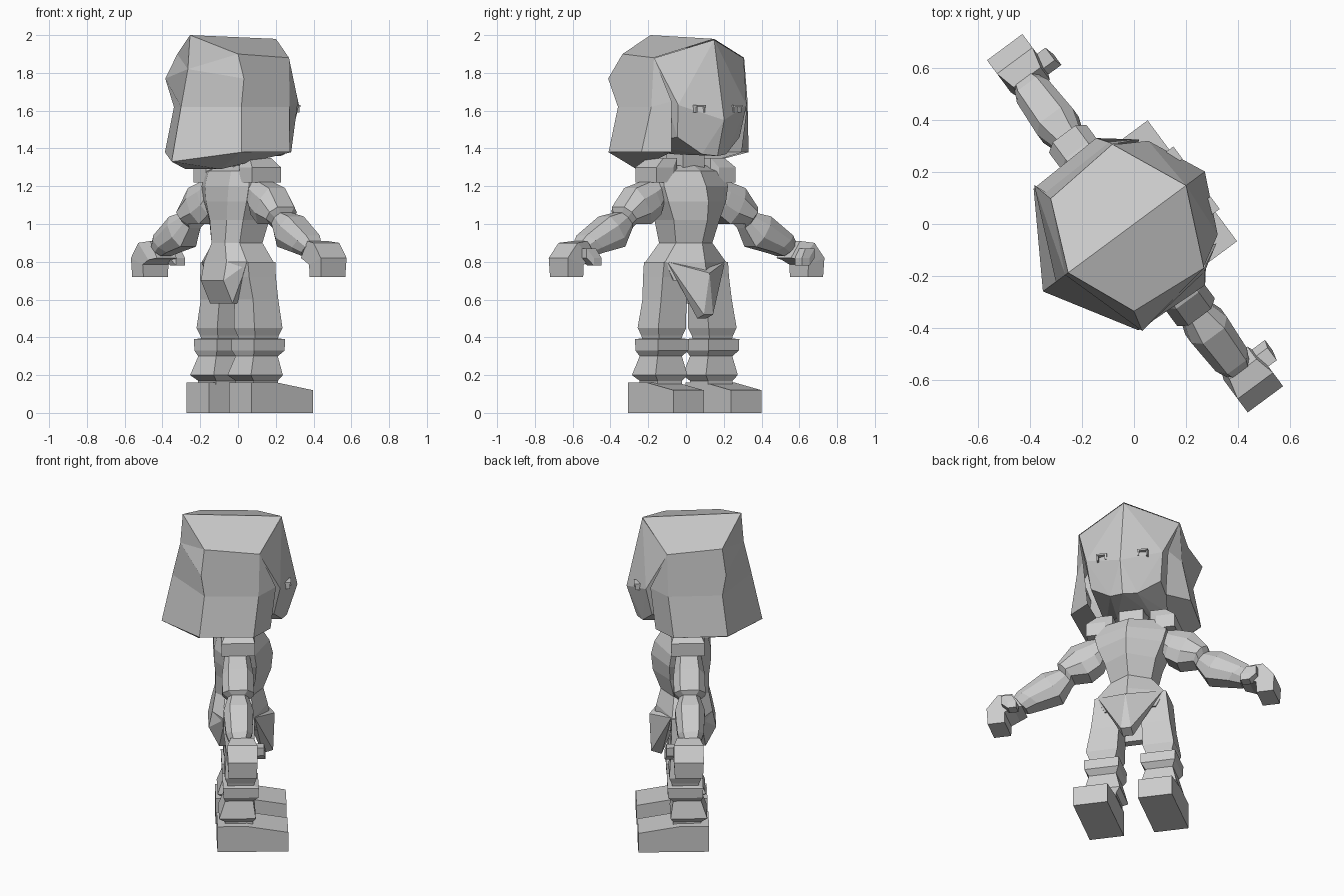
import bpy, bmesh, math

if "Cube" in bpy.data.objects:
    bpy.data.objects.remove(bpy.data.objects["Cube"])

TURN = math.radians(-53.5)   # the figure stands turned about z; local +y is its front

grey = bpy.data.materials.new("plain_grey")
grey.diffuse_color = (0.6, 0.6, 0.6, 1)
grey.use_nodes = True
grey.node_tree.nodes["Principled BSDF"].inputs["Base Color"].default_value = grey.diffuse_color


def finish(name, bm):
    bmesh.ops.recalc_face_normals(bm, faces=bm.faces)
    me = bpy.data.meshes.new(name)
    bm.to_mesh(me)
    bm.free()
    me.materials.append(grey)
    ob = bpy.data.objects.new(name, me)
    ob.rotation_euler.z = TURN
    bpy.context.collection.objects.link(ob)
    return ob


def loft(name, rings):
    """Skin a list of equal-length point rings and cap both ends."""
    bm = bmesh.new()
    vs = [[bm.verts.new(p) for p in r] for r in rings]
    n = len(vs[0])
    for a, b in zip(vs, vs[1:]):
        for i in range(n):
            j = (i + 1) % n
            bm.faces.new((a[i], a[j], b[j], b[i]))
    bm.faces.new(vs[0])
    bm.faces.new(vs[-1])
    return finish(name, bm)


def hull(name, pts, both=False):
    """Faceted solid around points, optionally with their mirror images."""
    bm = bmesh.new()
    if both:
        pts = list(pts) + [(-x, y, z) for x, y, z in pts if x]
    for p in pts:
        bm.verts.new(p)
    res = bmesh.ops.convex_hull(bm, input=bm.verts)
    junk = {v for v in res["geom_interior"] + res["geom_unused"]
            if isinstance(v, bmesh.types.BMVert)}
    bmesh.ops.delete(bm, geom=list(junk), context='VERTS')
    bmesh.ops.dissolve_limit(bm, angle_limit=0.02, verts=bm.verts, edges=bm.edges)
    return finish(name, bm)


def box(x0, x1, y0, y1, z0, z1):
    return [(x, y, z) for x in (x0, x1) for y in (y0, y1) for z in (z0, z1)]


# Hair: half shell, mirrored
half = [(0, -.316, 2), (0, .25, 1.98), (.27, -.2, 1.9), (.297, .116, 1.88),
        (0, -.33, 1.82), (.35, -.22, 1.77), (0, -.375, 1.62), (.3, -.2, 1.62),
        (.31, .11, 1.62), (0, -.437, 1.33), (.34, -.23, 1.38), (.353, .08, 1.38),
        (.25, .21, 1.65), (.23, .18, 1.38), (.155, -.23, 1.29)]
faces = [(0, 1, 3, 2), (0, 2, 4), (4, 2, 5), (4, 5, 7, 6), (6, 7, 10, 9),
         (2, 3, 8, 7, 5), (7, 8, 11, 10), (3, 12, 8), (8, 12, 13, 11),
         (9, 10, 14), (10, 11, 13, 14)]
bm = bmesh.new()
right = [bm.verts.new(p) for p in half]
left = [v if v.co.x == 0 else bm.verts.new((-v.co.x, v.co.y, v.co.z)) for v in right]
for f in faces:
    bm.faces.new([right[i] for i in f])
    bm.faces.new([left[i] for i in reversed(f)])
bm.faces.new((right[9], right[14], left[14]))
finish("hair", bm)

# Face and jaw
hull("face", [(0, .25, 1.975), (.295, .114, 1.878), (0, .285, 1.77), (0, .34, 1.55),
              (0, .28, 1.36), (.225, .235, 1.63), (.205, .2, 1.46), (.08, .25, 1.37),
              (.22, -.15, 1.7), (.2, -.15, 1.42), (.1, .0, 1.37)], both=True)

# Neck
hull("neck", box(-.07, .07, -.08, .07, 1.24, 1.4))

# Torso: ridged front, flat back
torso = []
for z, a, vb, vf in [(.7, .15, -.15, .19), (.8, .2, -.15, .17), (.9, .12, -.13, .145),
                     (1.02, .15, -.13, .19), (1.12, .19, -.14, .2),
                     (1.2, .21, -.14, .18), (1.28, .2, -.12, .13), (1.31, .1, -.07, .07)]:
    torso.append([(0, vf, z), (a, .5 * vf, z), (a, .6 * vb, z), (.5 * a, vb, z),
                  (-.5 * a, vb, z), (-a, .6 * vb, z), (-a, .5 * vf, z)])
loft("torso", torso)

# Front and back flaps below the hips
hull("front_flap", [(.19, .09, .8), (.1, .04, .78), (0, .21, .74), (.1, .14, .66),
                    (.03, .2, .52), (.03, .14, .5)], both=True)
hull("back_flap", [(.19, -.08, .79), (.1, -.15, .8), (.1, -.17, .7), (.1, -.11, .58),
                   (.09, -.06, .58), (.15, -.03, .78)], both=True)

for side, label in ((1, "right"), (-1, "left")):
    # Foot with sloping toe
    hull(label + "_foot", [(side * u, v, z) for u in (.09, .29) for v, z in
                           [(-.125, 0), (.28, 0), (.28, .12), (.046, .16), (-.125, .16)]])

    # Leg, boot cuff and ankle
    rings = []
    for z, u, v, a in [(.15, .166, .0, .08), (.17, .166, .0, .08), (.2, .166, -.01, .105),
                       (.3, .166, .0, .08), (.33, .166, .01, .1), (.39, .166, .01, .102),
                       (.395, .166, .01, .075), (.41, .166, .01, .078), (.45, .166, .01, .092),
                       (.6, .15, .01, .083), (.72, .13, .0, .088), (.8, .12, .0, .09)]:
        rings.append([(side * (u + p * a), v + q * a, z)
                      for p, q in ((-1, -1), (1, -1), (1, 1), (-1, 1))])
    loft(label + "_leg", rings)

    # Arm and curled hand: top point, bottom point and half width of each ring
    rings = []
    for ut, zt, ub, zb, w in [(.2, 1.24, .17, 1.1, .07), (.27, 1.22, .19, 1.05, .08),
                              (.36, 1.19, .26, 1.0, .09), (.44, 1.09, .36, 1.0, .09),
                              (.44, 1.06, .37, .98, .06), (.53, 1.04, .43, .88, .085),
                              (.68, .94, .56, .85, .075), (.71, .9, .63, .83, .055)]:
        ch = .3   # chamfered upper and lower edges
        cu, cz = (ut - ub) * ch, (zt - zb) * ch
        rings.append([(side * u, v - .01, z) for u, z, v in
                      [(ut, zt, .6 * w), (ut - cu, zt - cz, w), (ub + cu, zb + cz, w),
                       (ub, zb, .6 * w), (ub, zb, -.6 * w), (ub + cu, zb + cz, -w),
                       (ut - cu, zt - cz, -w), (ut, zt, -.6 * w)]])
    loft(label + "_arm", rings)
    rings = []
    for ut, zt, ub, zb, w in [(.7, .91, .64, .82, .065), (.78, .9, .69, .81, .085),
                              (.845, .82, .74, .785, .085), (.84, .72, .74, .72, .08)]:
        rings.append([(side * u, v + .005, z) for u, z, v in
                      [(ut, zt, w), (ub, zb, w), (ub, zb, -w), (ut, zt, -w)]])
    loft(label + "_hand", rings)
    hull(label + "_thumb", [(side * u, v, z) for u, v, z in
                            box(.69, .75, .06, .13, .82, .87) + box(.66, .71, .08, .14, .78, .82)])

    # Shoulder pad
    hull(label + "_shoulder", [(side * u, v, z) for u, v, z in
                               box(.11, .2, -.07, .07, 1.26, 1.35)
                               + box(.15, .26, -.1, .09, 1.22, 1.3)])

    # Small arched eyelid made of three thin bars
    for i, (u0, u1, z0, z1) in enumerate([(.09, .1, 1.59, 1.62), (.09, .15, 1.62, 1.63),
                                          (.14, .15, 1.59, 1.62)]):
        hull(f"{label}_eyelid_{i}", [(side * u, v, z) for u, v, z in
                                     box(u0, u1, .24, .30 - .15 * (u0 - .09), z0, z1)])
